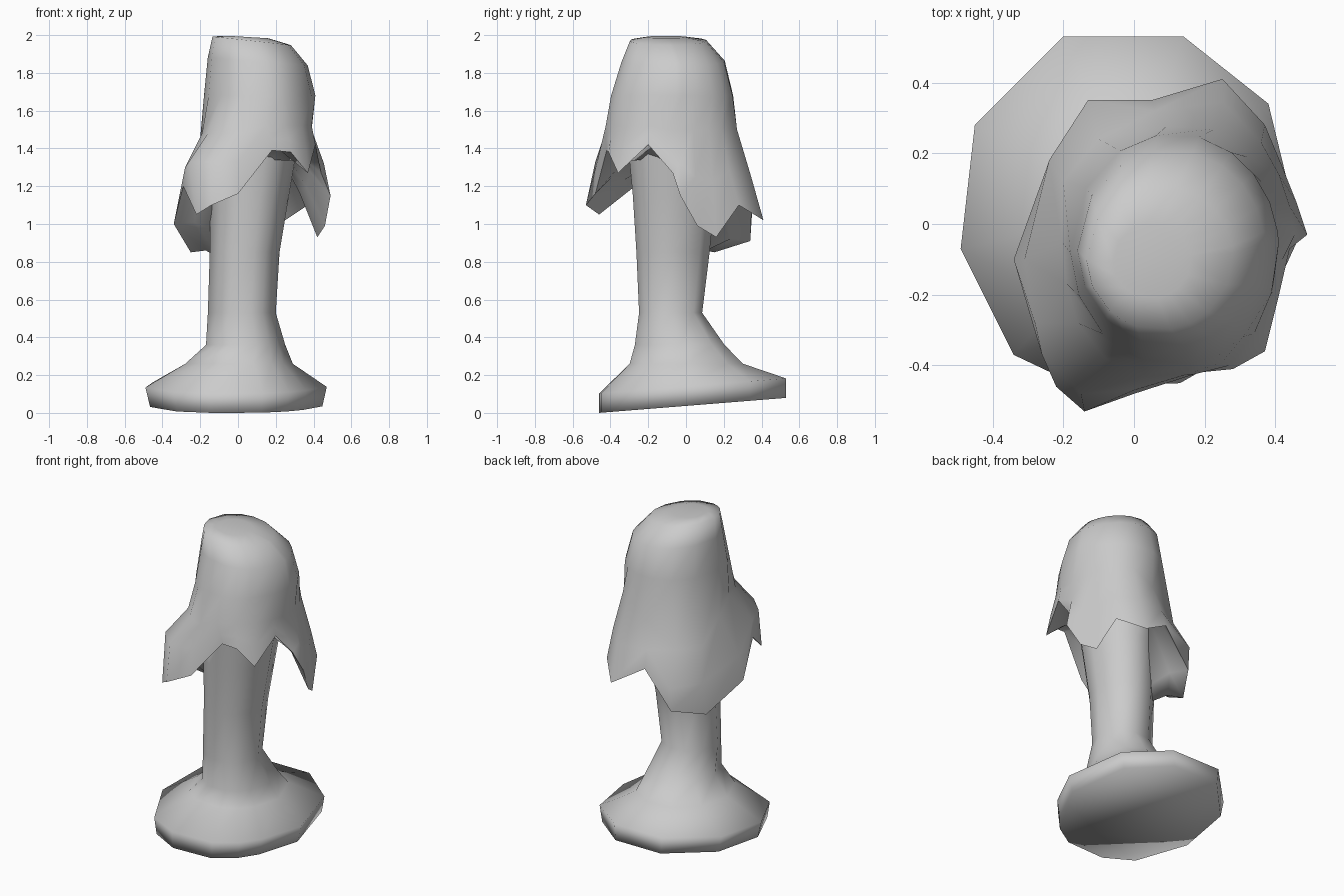
import bpy, bmesh, math
from mathutils import Vector

cube = bpy.data.objects.get("Cube")
if cube:
    bpy.data.objects.remove(cube, do_unlink=True)

clay = bpy.data.materials.new("clay_grey")
clay.use_nodes = True
clay.diffuse_color = (0.6, 0.6, 0.6, 1)
clay.node_tree.nodes["Principled BSDF"].inputs["Base Color"].default_value = (0.6, 0.6, 0.6, 1)


def oval(outline, x0, x1, y0, y1, z, tilt=0):
    """Oval ring within the given bounds, with one point per outline point."""
    cx, cy = (x0 + x1) / 2, (y0 + y1) / 2
    mx = sum(p[0] for p in outline) / len(outline)
    my = sum(p[1] for p in outline) / len(outline)
    ring = []
    for p in outline:
        a = math.atan2(p[1] - my, p[0] - mx)
        dx, dy = math.cos(a) * (x1 - x0) / 2, math.sin(a) * (y1 - y0) / 2
        ring.append(Vector((cx + dx, cy + dy, z + tilt * dx)))
    return ring


def loft(name, rings, angle):
    """Skin a stack of rings, closing both ends."""
    bm = bmesh.new()
    rows = [[bm.verts.new(p) for p in ring] for ring in rings]
    n = len(rows[0])
    for low, high in zip(rows, rows[1:]):
        for i in range(n):
            j = (i + 1) % n
            bm.faces.new((low[i], low[j], high[j], high[i]))
    bm.faces.new(rows[0][::-1])
    bm.faces.new(rows[-1])
    bmesh.ops.recalc_face_normals(bm, faces=bm.faces)
    mesh = bpy.data.meshes.new(name)
    bm.to_mesh(mesh)
    bm.free()
    mesh.materials.append(clay)
    obj = bpy.data.objects.new(name, mesh)
    bpy.context.collection.objects.link(obj)
    bpy.ops.object.select_all(action='DESELECT')
    obj.select_set(True)
    bpy.context.view_layer.objects.active = obj
    bpy.ops.object.shade_smooth_by_angle(angle=math.radians(angle))
    return obj


# Foot and stem: tilted disc flowing up into a narrow waisted stalk
foot = [(.47, -.03), (.38, .34), (.14, .53), (-.2, .53), (-.45, .28), (-.49, -.07),
        (-.34, -.37), (-.15, -.46), (.13, -.45), (.27, -.37), (.36, -.27)]
sole = [Vector((x * .95, y, max(0, .037 + .08 * y))) for x, y in foot]
edge = [Vector((x, y, .14 + .08 * y)) for x, y in foot]
stem = [oval(foot, *bounds) for bounds in (
    (-.28, .29, -.31, .31, .26), (-.17, .25, -.28, .21, .36),
    (-.16, .2, -.255, .09, .53), (-.15, .22, -.27, .13, .85),
    (-.15, .27, -.29, .16, 1.15), (-.14, .32, -.32, .2, 1.45))]
loft("foot_and_stem", [sole, edge] + stem, 95)

# Cap: each ring runs counter-clockwise from the notch on the left side
rim = [Vector(p) for p in (
    (.41, -.2, 1.42), (.44, -.07, 1.27), (.49, -.03, 1.15), (.46, .06, .99),
    (.42, .16, .93), (.37, .28, 1.1), (.25, .41, 1.02), (.05, .35, 1.14),
    (-.13, .34, .91), (-.25, .15, .85), (-.34, -.1, 1), (-.29, -.27, 1.2),
    (-.22, -.46, 1.05), (-.14, -.53, 1.1), (0, -.48, 1.16), (.18, -.42, 1.39),
    (.28, -.41, 1.38), (.37, -.36, 1.27))]
# Outer corner of the flaps, boxy at the front and at the back right
corner = [Vector(p) for p in (
    (.4, -.2, 1.47), (.42, -.1, 1.38), (.455, -.03, 1.32), (.44, .05, 1.25),
    (.41, .14, 1.22), (.36, .23, 1.28), (.25, .345, 1.25), (.06, .32, 1.25),
    (-.13, .35, 1.06), (-.24, .18, 1.06), (-.31, -.1, 1.15), (-.28, -.28, 1.3),
    (-.26, -.37, 1.33), (-.15, -.48, 1.33), (0, -.47, 1.33), (.17, -.425, 1.45),
    (.27, -.4, 1.45), (.36, -.33, 1.4))]
# Foot of the dome, where the flaps begin
shoulder = [Vector(p) for p in (
    (.39, -.2, 1.52), (.39, -.1, 1.5), (.39, -.03, 1.5), (.38, .04, 1.5),
    (.36, .12, 1.5), (.32, .19, 1.5), (.23, .27, 1.5), (.09, .275, 1.42),
    (-.1, .24, 1.26), (-.2, .12, 1.26), (-.205, -.05, 1.4), (-.19, -.17, 1.48),
    (-.16, -.28, 1.48), (-.08, -.38, 1.48), (.03, -.43, 1.48), (.15, -.425, 1.52),
    (.25, -.39, 1.52), (.34, -.31, 1.52))]
# Underside: meets the stem low behind the back flap, high elsewhere
inside = oval(rim, -.12, .28, -.28, .16, 1.34)
for p, r in zip(inside, rim):
    if r.y > -.15 and r.x < -.1:
        p.z = r.z - .04
lining = [r.lerp(p, .5) + Vector((0, 0, .03)) for p, r in zip(inside, rim)]
dome = [oval(rim, *bounds) for bounds in (
    (-.18, .41, -.4, .255, 1.68), (-.16, .37, -.345, .21, 1.86, -.08),
    (-.135, .28, -.3, .11, 1.97, -.11), (-.06, .16, -.21, 0, 1.99, -.06))]
loft("cap", [inside, lining, rim, corner, shoulder] + dome, 80)
